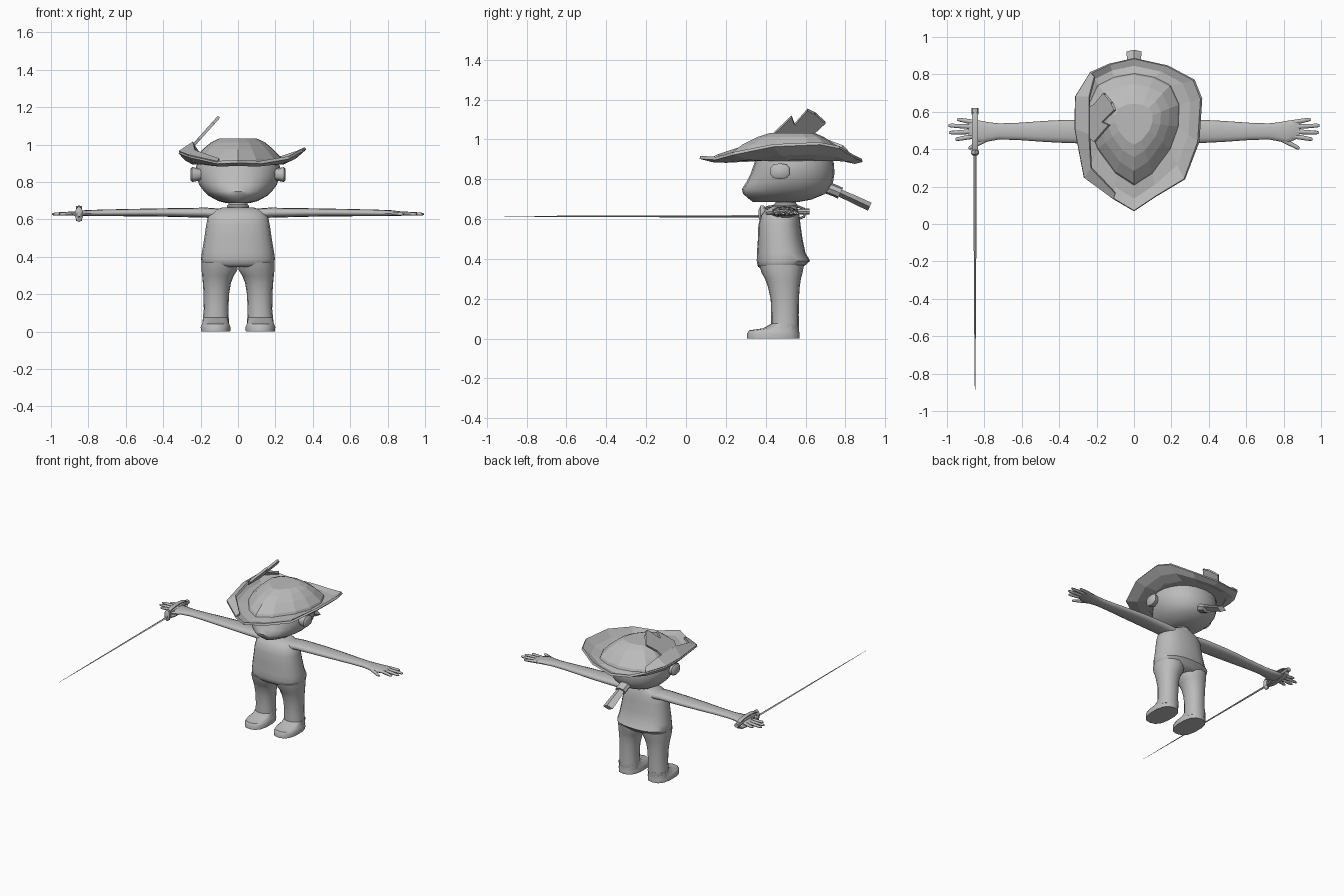
import bpy, bmesh, math
from mathutils import Vector as V

if "Cube" in bpy.data.objects:
    bpy.data.objects.remove(bpy.data.objects["Cube"])

grey = bpy.data.materials.new("plain grey")
grey.diffuse_color = (0.5, 0.5, 0.5, 1)
grey.use_nodes = True
grey.node_tree.nodes["Principled BSDF"].inputs["Base Color"].default_value = grey.diffuse_color
X, Y, Z = V((1, 0, 0)), V((0, 1, 0)), V((0, 0, 1))


def finish(name, bm, angle=None, thick=0, mirror=False):
    bmesh.ops.recalc_face_normals(bm, faces=bm.faces[:])
    me = bpy.data.meshes.new(name)
    bm.to_mesh(me)
    bm.free()
    me.materials.append(grey)
    ob = bpy.data.objects.new(name, me)
    bpy.context.collection.objects.link(ob)
    if angle:
        for p in me.polygons:
            p.use_smooth = True
        me.set_sharp_from_angle(angle=math.radians(angle))
    if thick:
        m = ob.modifiers.new("thickness", 'SOLIDIFY')
        m.thickness, m.offset = thick, 0
    if mirror:
        ob.modifiers.new("mirror", 'MIRROR').use_clip = False
    return ob


def ring(c, u, v, ru, rv, n=16, p=2.0):
    """Superellipse cross-section around c in the plane of u and v."""
    pts = []
    for i in range(n):
        a = 2 * math.pi * i / n
        s, t = math.sin(a), math.cos(a)
        pts.append(V(c) + u * ru * math.copysign(abs(s) ** (2 / p), s)
                   + v * rv * math.copysign(abs(t) ** (2 / p), t))
    return pts


def loft(name, rings, angle=None, caps=True, **kw):
    bm = bmesh.new()
    vs = [[bm.verts.new(p) for p in r] for r in rings]
    n = len(vs[0])
    for a, b in zip(vs, vs[1:]):
        for i in range(n):
            j = (i + 1) % n
            bm.faces.new((a[i], a[j], b[j], b[i]))
    if caps:
        bm.faces.new(vs[0])
        bm.faces.new(vs[-1])
    return finish(name, bm, angle, **kw)


def tube(name, pts, ru, rv, n=6):
    """Rod following points that lie in the y-z plane."""
    rs = []
    for i, p in enumerate(pts):
        d = (V(pts[min(i + 1, len(pts) - 1)]) - V(pts[max(i - 1, 0)])).normalized()
        rs.append(ring(p, X, d.cross(X), ru, rv, n))
    return loft(name, rs, 40)


# Jacket and neck: z, centre y, half width, half depth
torso = [(.345, .478, .17, .095), (.362, .476, .192, .115), (.39, .489, .198, .134),
         (.43, .478, .192, .122), (.5, .473, .18, .112), (.57, .469, .17, .106),
         (.62, .473, .16, .096), (.648, .48, .135, .08), (.665, .495, .08, .06)]
loft("jacket", [ring((0, y, z), X, Y, a, b, 20, 2.4) for z, y, a, b in torso], 50)
neck = [(.645, .06), (.672, .06), (.68, .052), (.72, .05)]
loft("neck", [ring((0, .5, z), X, Y, r, r, 12) for z, r in neck], 40)

# Legs and shoes: z, centre x, centre y, half width, half depth
leg = [(.03, .12, .497, .072, .07), (.12, .117, .497, .066, .069), (.2, .116, .496, .068, .071),
       (.26, .113, .491, .075, .08), (.3, .107, .487, .085, .09), (.33, .099, .482, .096, .103),
       (.37, .098, .48, .096, .112)]
loft("leg", [ring((x, y, z), X, Y, a, b, 16, 2.2) for z, x, y, a, b in leg], 60, mirror=True)
shoe = [(0, .438, .08, .132), (.025, .438, .081, .132), (.042, .442, .074, .125),
        (.052, .478, .07, .09), (.075, .497, .068, .07)]
loft("shoe", [ring((.12, y, z), X, Y, a, b, 14, 2.5) for z, y, a, b in shoe], 45, mirror=True)

# Arms and hands: x, z, centre y, half depth, half height
arm = [(.1, .63, .49, .065, .028), (.17, .636, .492, .064, .027), (.36, .637, .495, .062, .023),
       (.48, .637, .495, .056, .021), (.62, .636, .495, .046, .019), (.72, .635, .495, .043, .018),
       (.77, .634, .493, .05, .017), (.82, .633, .492, .06, .016), (.87, .631, .507, .052, .012),
       (.885, .63, .507, .048, .009)]
loft("arm", [ring((x, y, z), Y, Z, a, b, 12, 2.3) for x, z, y, a, b in arm], 60, mirror=True)
fingers = [((.85, .543), (.945, .56)), ((.86, .52), (.993, .527)),
           ((.86, .494), (.988, .488)), ((.85, .47), (.955, .452)),
           ((.785, .455), (.885, .403))]
for (x0, y0), (x1, y1) in fingers:
    d = V((x1 - x0, y1 - y0, 0))
    side = Z.cross(d.normalized())
    a, b = V((x0, y0, .632)), V((x1, y1, .628))
    loft("finger", [ring(a.lerp(b, t), side, Z, r, r * .85, 8)
                    for t, r in ((0, .013), (.5, .012), (.9, .01), (1, .006))], 50, mirror=True)

# Head, with a keeled pointed face: z, front y, back y, half width
head = [(.687, .335, .57, .06), (.698, .32, .63, .105), (.725, .288, .695, .155),
        (.75, .28, .72, .182), (.785, .303, .738, .208), (.83, .325, .746, .222),
        (.88, .343, .742, .225), (.93, .36, .725, .205)]
rings = []
for z, f, b, w in head:
    r = []
    for i in range(24):
        a = 2 * math.pi * i / 24
        s, c = math.sin(a), math.cos(a)
        mid = .52
        if c < 0:
            y = mid - (mid - f) * abs(c) ** 1.15
        else:
            y = mid + (b - mid) * c
        r.append(V((w * math.copysign(abs(s) ** .9, s), y, z)))
    rings.append(r)
loft("head", rings, 50)
loft("ear", [ring((x, .472, .84), Y, Z, a, b, 10, 2.6) for x, a, b in
             ((.19, .035, .028), (.225, .046, .036), (.245, .05, .04), (.254, .04, .03))],
     45, mirror=True)

# Ponytail with its knot
tube("hair_knot", [(0, .69, .765), (0, .71, .757), (0, .75, .742), (0, .775, .73)], .042, .03, 8)
d = V((0, .18, -.083)).normalized()
loft("ponytail", [ring(V((0, .75, .742)) + d * t, X, d.cross(X), w, h, 4, 9)
                  for t, w, h in ((0, .03, .018), (.1, .036, .021), (.19, .04, .022))])

# Hat crown: faceted egg with a point at the front
half = [(0, .2), (.1, .265), (.2, .4), (.243, .52), (.248, .64), (.2, .745), (.11, .79), (0, .81)]
egg = half + [(-x, y) for x, y in half[-2:0:-1]]


def egg_ring(z, s, sy, cy=.55):
    return [V((x * s, cy + (y - cy) * sy, z)) for x, y in egg]


loft("hat_crown", [egg_ring(.895, 1, 1), egg_ring(.925, .95, .95), egg_ring(.975, .76, .76),
                   egg_ring(1.012, .58, .55), egg_ring(1.033, .4, .36)])

# Hat brim: wavy outer edge, one point for each crown point
outer = [(0, .07, .91), (.12, .15, .905), (.27, .24, .93), (.345, .44, .97), (.36, .67, .98),
         (.32, .77, .96), (.18, .845, .915), (0, .885, .895), (-.13, .855, .905),
         (-.23, .81, .94), (-.31, .68, .96), (-.313, .51, .96), (-.265, .25, .94), (-.11, .135, .905)]
inner = egg_ring(.9, .96, .96)
middle = [p.lerp(V(o), .55) - Z * .012 for p, o in zip(inner, outer)]
loft("hat_brim", [inner, middle, [V(o) for o in outer]], caps=False, thick=.016)

# Brim edge rolled up and inward on one side
fold = [((-.23, .81, .94), (-.21, .785, .965)), ((-.31, .68, .96), (-.238, .68, 1.005)),
        ((-.313, .51, .96), (-.238, .48, 1.01)), ((-.265, .25, .94), (-.228, .3, .965)),
        ((-.11, .135, .905), (-.1, .165, .92))]
bm = bmesh.new()
vs = [[bm.verts.new(p) for p in pair] for pair in fold]
for a, b in zip(vs, vs[1:]):
    bm.faces.new((a[0], b[0], b[1], a[1]))
finish("brim_fold", bm, thick=.014)

# Jagged plume leaning over the crown: y, height fraction
plume = [(.44, .2), (.53, .8), (.545, .52), (.61, 1.03), (.6, .6), (.65, .9), (.618, .5),
         (.7, .58), (.64, .2), (.62, -.1), (.47, -.1)]
bm = bmesh.new()
bm.faces.new([bm.verts.new((-.235 + .13 * t, y, 1 + .145 * t)) for y, t in plume])
bmesh.ops.triangulate(bm, faces=bm.faces[:])
finish("plume", bm, thick=.016)

# Sword held in the hand: blade, guard, grip, hand bows
sx = -.85
blade = [(.4, .009, .006), (.1, .008, .005), (-.5, .005, .004), (-.91, .001, .001)]
loft("blade", [ring((sx, y, .614), X, Z, a, b, 4) for y, a, b in blade])
loft("sword_guard", [ring((sx, y, .627), X, Z, a, b, 10) for y, a, b in
                     ((.365, .012, .02), (.375, .022, .042), (.39, .022, .042), (.4, .014, .03))], 40)
tube("grip", [(sx, .39, .63), (sx, .5, .638), (sx, .6, .638)], .014, .014, 8)
tube("pommel", [(sx, .585, .638), (sx, .593, .638), (sx, .612, .638), (sx, .62, .638)], .018, .015, 8)
for s in (-1, 1):
    path = [(sx, .49 - .11 * math.cos(math.pi * i / 8),
             .632 + s * .036 * math.sin(math.pi * i / 8) ** .6) for i in range(9)]
    tube("hand_bow", path, .018, .006)
